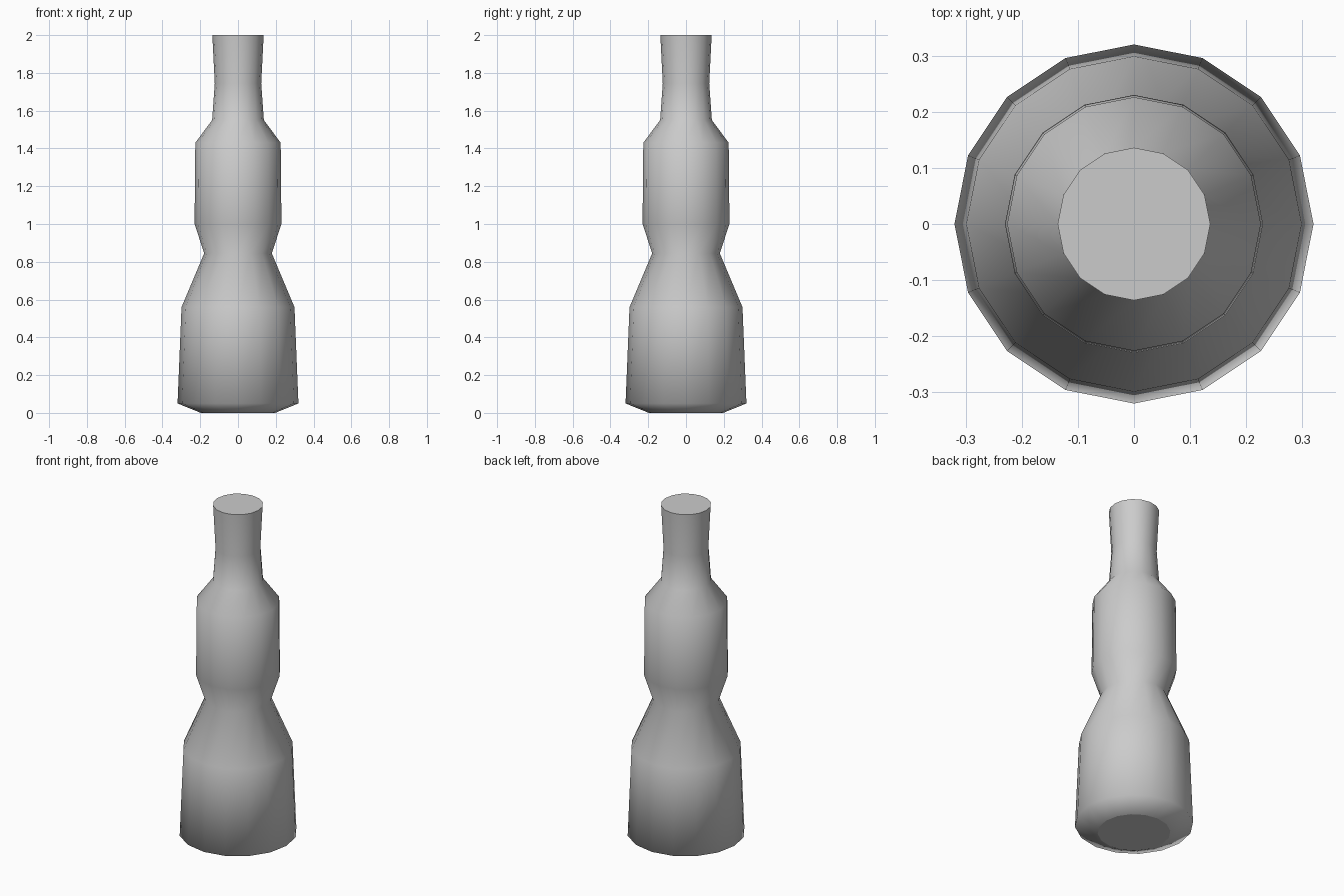
import bpy, bmesh
from math import cos, sin, pi

if "Cube" in bpy.data.objects:
    bpy.data.objects.remove(bpy.data.objects["Cube"])

SIDES = 16
# Bottle outline: (radius, height) from base to mouth
PROFILE = [(0.197, 0.0), (0.32, 0.05), (0.299, 0.56), (0.179, 0.845),
           (0.23, 1.0), (0.226, 1.43), (0.137, 1.55), (0.123, 1.745), (0.136, 2.0)]

bm = bmesh.new()
rings = [[bm.verts.new((r * cos(2 * pi * i / SIDES), r * sin(2 * pi * i / SIDES), z))
          for i in range(SIDES)] for r, z in PROFILE]

# Smooth side walls
for lo, hi in zip(rings, rings[1:]):
    for i in range(SIDES):
        j = (i + 1) % SIDES
        bm.faces.new((lo[i], lo[j], hi[j], hi[i])).smooth = True

# Flat base and mouth caps with crisp rims
for cap in (bm.faces.new(rings[0][::-1]), bm.faces.new(rings[-1])):
    for e in cap.edges:
        e.smooth = False

mesh = bpy.data.meshes.new("bottle")
bm.to_mesh(mesh)
bm.free()
bpy.context.collection.objects.link(bpy.data.objects.new("bottle", mesh))
